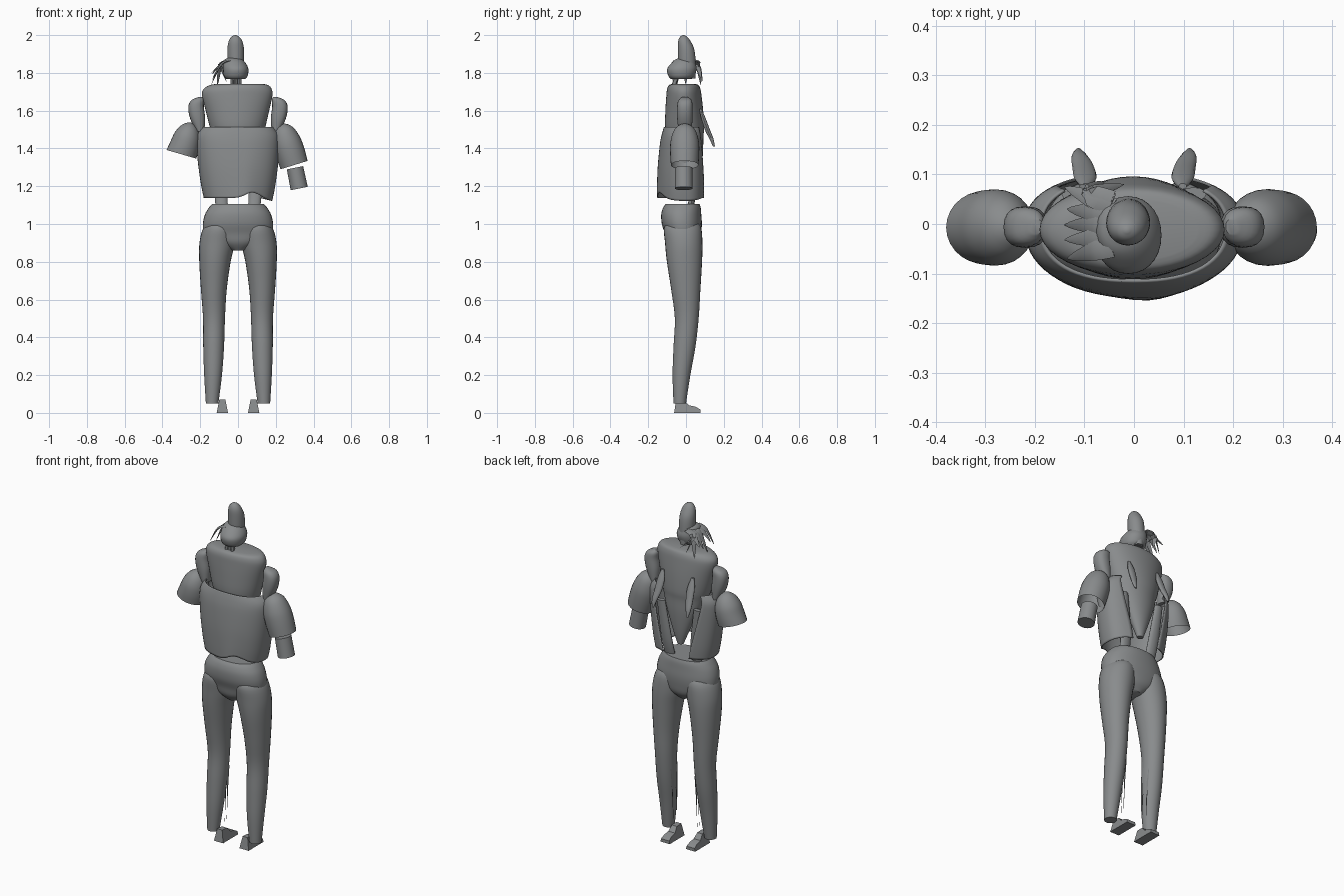
import bpy, math
from math import sin, cos, pi
from mathutils import Vector

grey = bpy.data.materials.new("matte_grey")
grey.diffuse_color = (0.25, 0.26, 0.265, 1)


def make(name, verts, faces, loc=(0, 0, 0), rot=(0, 0, 0), angle=40):
    me = bpy.data.meshes.new(name)
    me.from_pydata(verts, [], faces)
    me.materials.append(grey)
    ob = bpy.data.objects.new(name, me)
    bpy.context.collection.objects.link(ob)
    ob.location, ob.rotation_euler = loc, rot
    bpy.ops.object.select_all(action='DESELECT')
    ob.select_set(True)
    bpy.context.view_layer.objects.active = ob
    bpy.ops.object.mode_set(mode='EDIT')
    bpy.ops.mesh.select_all(action='SELECT')
    bpy.ops.mesh.normals_make_consistent(inside=False)
    bpy.ops.object.mode_set(mode='OBJECT')
    bpy.ops.object.shade_smooth_by_angle(angle=math.radians(angle))
    return ob


def smooth_rows(rows, k=4):
    """Catmull-Rom interpolation between the given section rows."""
    out = []
    for i in range(len(rows) - 1):
        a, b, c, d = (rows[max(0, min(len(rows) - 1, i + j))] for j in (-1, 0, 1, 2))
        for s in range(k):
            t = s / k
            out.append([0.5 * (2 * q + (r - p) * t + (2 * p - 5 * q + 4 * r - w) * t * t
                               + (3 * q - p - 3 * r + w) * t ** 3)
                        for p, q, r, w in zip(a, b, c, d)])
    return out + [list(rows[-1])]


def loft(name, rows, n=28, caps=(True, True), power=1.0, fine=4, **kw):
    """Closed oval sections; each row is z, centre x, centre y, radius x, radius y."""
    rows = smooth_rows(rows, fine) if fine > 1 else rows
    verts, faces = [], []
    for z, cx, cy, rx, ry in rows:
        for i in range(n):
            c, s = cos(2 * pi * i / n), sin(2 * pi * i / n)
            verts.append((cx + max(rx, .001) * math.copysign(abs(c) ** power, c),
                          cy + max(ry, .001) * math.copysign(abs(s) ** power, s), z))
    for r in range(len(rows) - 1):
        for i in range(n):
            j = (i + 1) % n
            faces.append((r * n + i, r * n + j, (r + 1) * n + j, (r + 1) * n + i))
    if caps[0]:
        faces.append(tuple(range(n)))
    if caps[1]:
        faces.append(tuple(range((len(rows) - 1) * n, len(rows) * n)))
    return make(name, verts, faces, **kw)


def blade(name, pts, width, thick):
    """Flat tapered lock following a short path."""
    pts = [Vector(p) for p in smooth_rows(pts, 4)]
    verts, faces, m = [], [], len(pts)
    for i, p in enumerate(pts):
        d = (pts[min(i + 1, m - 1)] - pts[max(i - 1, 0)]).normalized()
        side = d.cross(Vector((0, 0, 1))).normalized()
        up = side.cross(d)
        w = (1 - (i / (m - 1)) ** 2) + 0.03
        verts += [p + side * width * w, p + up * thick * w, p - side * width * w, p - up * thick * w]
    for r in range(m - 1):
        faces += [(r * 4 + i, r * 4 + (i + 1) % 4, r * 4 + 4 + (i + 1) % 4, r * 4 + 4 + i) for i in range(4)]
    faces += [(0, 1, 2, 3), tuple(range(4 * m - 4, 4 * m))]
    make(name, verts, faces)


# Trousers: hips and two legs
loft("trouser_hips", [(.86, 0, -.015, .035, .055), (.9, 0, -.015, .12, .085), (.95, 0, -.016, .178, .096),
                      (1.0, 0, -.022, .186, .106), (1.05, 0, -.025, .175, .106), (1.085, 0, -.022, .155, .1),
                      (1.105, 0, -.018, .138, .09)], n=36, power=.9)
for side, s in (("left", 1), ("right", -1)):
    loft(side + "_trouser_leg",
         [(.05, s * .137, -.033, .033, .033), (.2, s * .132, -.024, .047, .047), (.35, s * .129, -.008, .055, .058),
          (.5, s * .127, .004, .058, .063), (.65, s * .128, -.001, .068, .077), (.8, s * .122, -.008, .083, .093),
          (.9, s * .11, -.012, .094, .099), (.98, s * .098, -.018, .085, .098), (1.02, s * .09, -.018, .05, .07)])
    # Ragged inner seam strips
    for k, (y, top) in enumerate(((-.015, .5), (.012, .42))):
        x = s * (.072 + .006 * k)
        make(side + "_seam_strip", [(x, y, top), (x, y + .02, top), (x, y + .008, .3), (x, y - .006, .1)],
             [(0, 1, 2), (0, 2, 3)])
    # Feet with a raised ankle and sloping toe
    prof = [(-.063, 0), (.076, 0), (.076, .018), (.05, .033), (.015, .04), (-.01, .068), (-.052, .07)]
    v = [(s * .083 + e * (.03 - .2 * z), y, z) for e in (-1, 1) for y, z in prof]
    n = len(prof)
    make(side + "_foot", v, [tuple(range(n)), tuple(range(n, 2 * n))]
         + [(i, (i + 1) % n, n + (i + 1) % n, n + i) for i in range(n)], angle=30)
    # Waist straps seen through the open back
    loft(side + "_waist_strap", [(1.08, s * .085, .02, .032, .018), (1.2, s * .095, .045, .034, .016),
                                 (1.42, s * .12, .06, .026, .014)], n=12)
    # Pads on top of the shoulders
    loft(side + "_shoulder_pad", [(1.49, s * .2, -.005, .022, .034), (1.56, s * .214, -.006, .04, .041),
                                  (1.62, s * .222, -.006, .041, .041), (1.655, s * .213, -.005, .034, .035),
                                  (1.672, s * .197, -.005, .012, .015)], n=20, power=.85)
    # Back fins
    loft(side + "_back_fin", [(1.41, s * .112, .148, .006, .005), (1.45, s * .11, .135, .016, .011),
                              (1.5, s * .102, .113, .022, .014), (1.56, s * .098, .092, .022, .012),
                              (1.61, s * .098, .076, .008, .006)], n=14)

# Upper vest, tapering to a point at the back
loft("upper_vest", [(1.19, 0, .05, .018, .016), (1.27, 0, .045, .05, .035), (1.38, 0, .03, .095, .06),
                    (1.46, 0, 0, .13, .092), (1.51, -.002, -.007, .146, .103), (1.6, -.003, -.009, .168, .1),
                    (1.68, -.004, -.011, .186, .093), (1.715, -.002, -.012, .18, .088),
                    (1.735, .005, -.012, .155, .078), (1.742, .008, -.012, .12, .06)], n=40)

# Lower jacket: shell open at the back
levels = smooth_rows([(0.0, .178, .135, .105, .42), (.18, .192, .138, .108, .46), (.45, .207, .138, .108, .56),
                      (.75, .217, .13, .106, .68), (.9, .213, .12, .104, .75), (1.0, .185, .109, .098, .8)], 4)
verts, faces, N = [], [], 48
for t, rx, yf, yb, gap in levels:
    for i in range(N + 1):
        a = pi / 2 + gap + (2 * pi - 2 * gap) * i / N
        c, s = cos(a), sin(a)
        x = rx * math.copysign(abs(c) ** .85, c)
        y = (yf if s < 0 else yb) * math.copysign(abs(s) ** .85, s) - .005
        wave = .03 * math.exp(-((x - .075) / .05) ** 2) * (1 if s < 0 else 0)
        low = 1.137 + wave - .015 * max(0, x - .12) / .06
        if s < 0:
            y -= .012 * (1 - t) ** 2 * math.exp(-((x - .03) / .07) ** 2)
        verts.append((x, y, low + (1.512 - low) * t))
for r in range(len(levels) - 1):
    for i in range(N):
        k = r * (N + 1) + i
        faces.append((k, k + 1, k + N + 2, k + N + 1))
jacket = make("lower_jacket", verts, faces)
shell = jacket.modifiers.new("cloth", 'SOLIDIFY')
shell.thickness, shell.offset = .006, 0

# Cap sleeves, open at the cuff, and one forearm
loft("left_sleeve", [(0, 0, 0, .075, .073), (.07, 0, 0, .078, .077), (.13, 0, 0, .074, .075),
                     (.185, 0, 0, .058, .06), (.215, 0, 0, .034, .036), (.23, 0, 0, .004, .004)],
     caps=(False, True), loc=(.297, -.007, 1.312), rot=(0, -.3, 0))
loft("right_sleeve", [(0, -.004, 0, .082, .074), (.05, 0, 0, .078, .077), (.1, 0, 0, .07, .073),
                      (.14, 0, 0, .052, .056), (.165, 0, 0, .028, .03), (.175, 0, 0, .004, .004)],
     caps=(False, True), loc=(-.296, -.007, 1.368), rot=(0, .28, 0))
loft("left_forearm", [(0, 0, 0, .046, .047), (.112, 0, 0, .044, .046)], fine=1,
     loc=(.324, -.012, 1.188), rot=(0, -.2, 0))

# Neck strips
for x, z in ((-.03, 1.67), (-.012, 1.64), (.008, 1.68)):
    loft("neck_strip", [(z, x, -.085, .006, .012), (1.79, x, -.045, .012, .012)], n=8, fine=1)

# Head: wide brow and tall crown
loft("head_brow", [(1.768, -.012, -.025, .05, .055), (1.785, -.012, -.024, .063, .07),
                   (1.82, -.012, -.022, .067, .078), (1.85, -.018, -.014, .06, .065),
                   (1.872, -.024, -.006, .045, .048), (1.882, -.025, -.004, .02, .02)], power=.95)
loft("head_crown", [(1.77, -.01, .01, .03, .04), (1.84, -.011, .006, .042, .046), (1.92, -.012, .001, .044, .044),
                    (1.965, -.013, -.008, .037, .034), (1.99, -.014, -.012, .022, .02),
                    (2.0, -.014, -.013, .004, .004)])

# Side hair locks
for y0, y1, x1, z1 in ((-.045, -.07, -.135, 1.76), (-.025, -.032, -.14, 1.79), (0, -.002, -.14, 1.74),
                       (.02, .03, -.135, 1.77), (.03, .075, -.14, 1.80), (.04, .08, -.11, 1.73),
                       (.045, .085, -.06, 1.75), (.04, .08, -.02, 1.77)):
    blade("hair_lock", [(-.045, y0, 1.865), (-.09, (y0 + y1) / 2, 1.845), (x1, y1, z1)], .022, .007)
